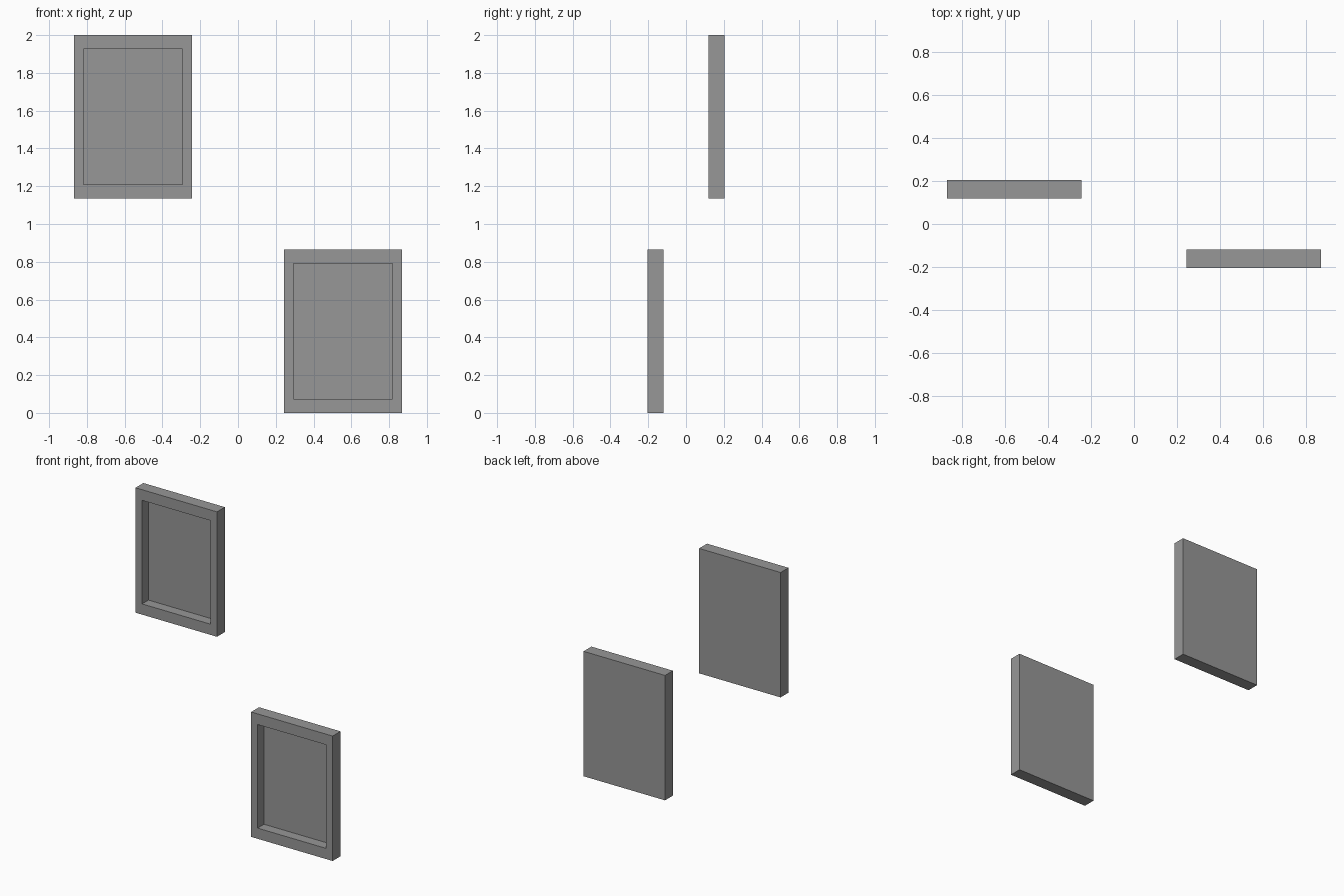
import bpy, bmesh
from mathutils import Matrix

if "Cube" in bpy.data.objects:
    bpy.data.objects.remove(bpy.data.objects["Cube"])

W, D, H = 0.625, 0.086, 0.866      # outer size of a frame
BORDER_X, BORDER_Z = 0.05, 0.074   # rim widths
RECESS = 0.07                      # depth of the picture recess


def frame_mesh():
    # Solid slab
    bm = bmesh.new()
    bmesh.ops.create_cube(bm, size=1.0, matrix=Matrix.Diagonal((W, D, H, 1)))
    bm.normal_update()
    front = next(f for f in bm.faces if f.normal.y < -0.9)

    # Rim: inset the front face, then fit it to the opening
    bmesh.ops.inset_individual(bm, faces=[front], thickness=0.03)
    for v in front.verts:
        v.co.x = (W / 2 - BORDER_X) * (1 if v.co.x > 0 else -1)
        v.co.z = (H / 2 - BORDER_Z) * (1 if v.co.z > 0 else -1)

    # Recess: push the opening back to form the picture panel
    panel = bmesh.ops.extrude_discrete_faces(bm, faces=[front])["faces"][0]
    bmesh.ops.translate(bm, verts=panel.verts, vec=(0, RECESS, 0))

    bmesh.ops.recalc_face_normals(bm, faces=bm.faces)
    mesh = bpy.data.meshes.new("picture_frame")
    bm.to_mesh(mesh)
    bm.free()
    return mesh


# Dark grey finish
mesh = frame_mesh()
finish = bpy.data.materials.new("dark_grey")
finish.diffuse_color = (0.31, 0.31, 0.31, 1)
finish.use_nodes = True
finish.node_tree.nodes["Principled BSDF"].inputs["Base Color"].default_value = finish.diffuse_color
mesh.materials.append(finish)

# Two identical frames, diagonally opposed about the centre
for name, s in (("upper_left_frame", 1), ("lower_right_frame", -1)):
    obj = bpy.data.objects.new(name, mesh)
    obj.location = (-0.556 * s, 0.161 * s, 1 + s * (1 - H / 2))
    bpy.context.collection.objects.link(obj)
